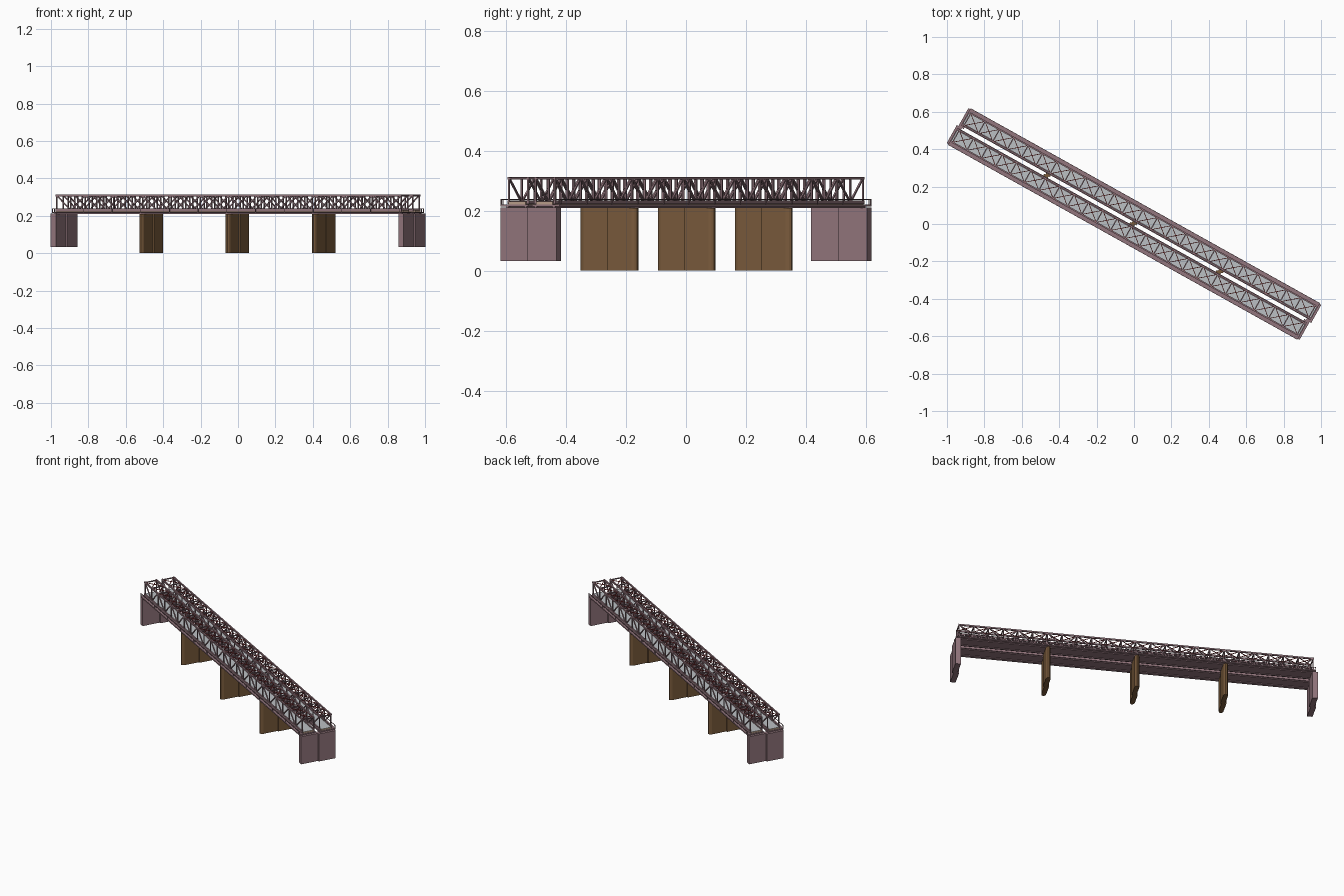
import bpy, bmesh, math
from mathutils import Vector, Matrix

if "Cube" in bpy.data.objects:
    bpy.data.objects.remove(bpy.data.objects["Cube"])

ANGLE = math.radians(-29.15)          # bridge axis seen from above
ROT = Matrix.Rotation(ANGLE, 4, 'Z')
HALF = 1.055                          # half length of the trusses
PANELS = 24
STEP = 2 * HALF / PANELS
SHIFT = 0.005                         # the two tracks are slightly staggered


def material(name, r, g, b):
    m = bpy.data.materials.new(name)
    m.diffuse_color = (r, g, b, 1)
    m.use_nodes = True
    m.node_tree.nodes["Principled BSDF"].inputs["Base Color"].default_value = m.diffuse_color
    return m


MAUVE = material("mauve paint", 0.29, 0.18, 0.205)
BROWN = material("brown stone", 0.195, 0.105, 0.045)
GREY = material("pale grey deck", 0.50, 0.53, 0.55)
BEIGE = material("beige deck edge", 0.50, 0.35, 0.26)
RED = material("red rods", 0.36, 0.04, 0.04)


def finish(bm, name, mat):
    bmesh.ops.recalc_face_normals(bm, faces=bm.faces)
    me = bpy.data.meshes.new(name)
    bm.to_mesh(me)
    bm.free()
    me.materials.append(mat)
    ob = bpy.data.objects.new(name, me)
    ob.matrix_world = ROT
    bpy.context.collection.objects.link(ob)
    return ob


def box(bm, u0, u1, v0, v1, z0, z1):
    m = Matrix.Translation(((u0 + u1) / 2, (v0 + v1) / 2, (z0 + z1) / 2))
    bmesh.ops.create_cube(bm, size=1, matrix=m @ Matrix.Diagonal(
        (u1 - u0, abs(v1 - v0), z1 - z0, 1)))


def beam(bm, a, b, w, h=None):
    a, b = Vector(a), Vector(b)
    d = b - a
    m = Matrix.Translation((a + b) / 2) @ d.to_track_quat('Z', 'Y').to_matrix().to_4x4()
    bmesh.ops.create_cube(bm, size=1, matrix=m @ Matrix.Diagonal((w, h or w, d.length, 1)))


def prism(bm, pts, z0, z1):
    f = bm.faces.new([bm.verts.new((x, y, z0)) for x, y in pts])
    r = bmesh.ops.extrude_face_region(bm, geom=[f])
    for v in r['geom']:
        if isinstance(v, bmesh.types.BMVert):
            v.co.z = z1


V_IN, V_OUT = 0.017, 0.091            # truss planes of one track
Z_LOW, Z_TOP = 0.228, 0.310

for side, label in ((1, "back"), (-1, "front")):
    off = side * SHIFT
    nodes = [-HALF + i * STEP + off for i in range(PANELS + 1)]
    start, end = nodes[0], nodes[-1]

    # side trusses: chords, verticals and alternating diagonals
    bm = bmesh.new()
    for v in (V_IN * side, V_OUT * side):
        box(bm, start - .004, end + .004, v - .004, v + .004, .222, .235)
        box(bm, start - .004, end + .004, v - .004, v + .004, .304, .313)
        for i, u in enumerate(nodes):
            beam(bm, (u, v, Z_LOW), (u, v, Z_TOP), .006)
            if i < PANELS:
                lo, hi = (Z_LOW, Z_TOP) if i % 2 else (Z_TOP, Z_LOW)
                beam(bm, (u, v, lo), (u + STEP, v, hi), .006)
    finish(bm, label + "_side_trusses", MAUVE)

    # overhead struts
    bm = bmesh.new()
    for u in nodes:
        beam(bm, (u, V_IN * side, .307), (u, V_OUT * side, .307), .006)
    finish(bm, label + "_top_struts", MAUVE)

    # overhead cross bracing
    bm = bmesh.new()
    for u in nodes[:-1]:
        for a, b in ((V_IN, V_OUT), (V_OUT, V_IN)):
            beam(bm, (u, a * side, .307), (u + STEP, b * side, .307), .0035)
    finish(bm, label + "_top_bracing", RED)

    # deck floor plate with the outer walkway
    bm = bmesh.new()
    box(bm, start - .014, end + .014, side * .010, side * .115, .214, .221)
    finish(bm, label + "_floor_plate", MAUVE)

    # girders below the floor
    bm = bmesh.new()
    for v in (.022, .091):
        box(bm, start - .01, end + .01, side * v - .004, side * v + .004, .210, .214)
    finish(bm, label + "_floor_girders", MAUVE)

    # roadway slab, beige at its edges and grey on top
    bm = bmesh.new()
    box(bm, start - .010, end + .010, side * .023, side * .087, .221, .231)
    slab = finish(bm, label + "_roadway", BEIGE)
    slab.data.materials.append(GREY)
    for p in slab.data.polygons:
        p.material_index = 1 if p.normal.z > .5 else 0

    # low walkway railing
    bm = bmesh.new()
    v = side * .1135
    box(bm, start - .014, end + .014, v - .0015, v + .0015, .236, .239)
    for u in [start - .0125] + nodes[::2] + [end + .0125]:
        beam(bm, (u, v, .22), (u, v, .238), .003)
    finish(bm, label + "_walkway_railing", MAUVE)

    # abutment halves at both ends
    bm = bmesh.new()
    for e in (-1, 1):
        u = e * 1.064 + off
        box(bm, u - .016, u + .016, 0, side * .110, .033, .211)
    finish(bm, label + "_abutments", MAUVE)

    # pier halves with rounded noses, staggered like the tracks
    bm = bmesh.new()
    for k in (-1, 0, 1):
        u = k * .5285 - .004 + off * .8
        pts = [(-.014, 0), (-.014, .094), (-.010, .104), (-.004, .110),
               (.004, .110), (.010, .104), (.014, .094), (.014, 0)]
        prism(bm, [(u + x, y * side) for x, y in pts], 0, .210)
    finish(bm, label + "_piers", BROWN)
